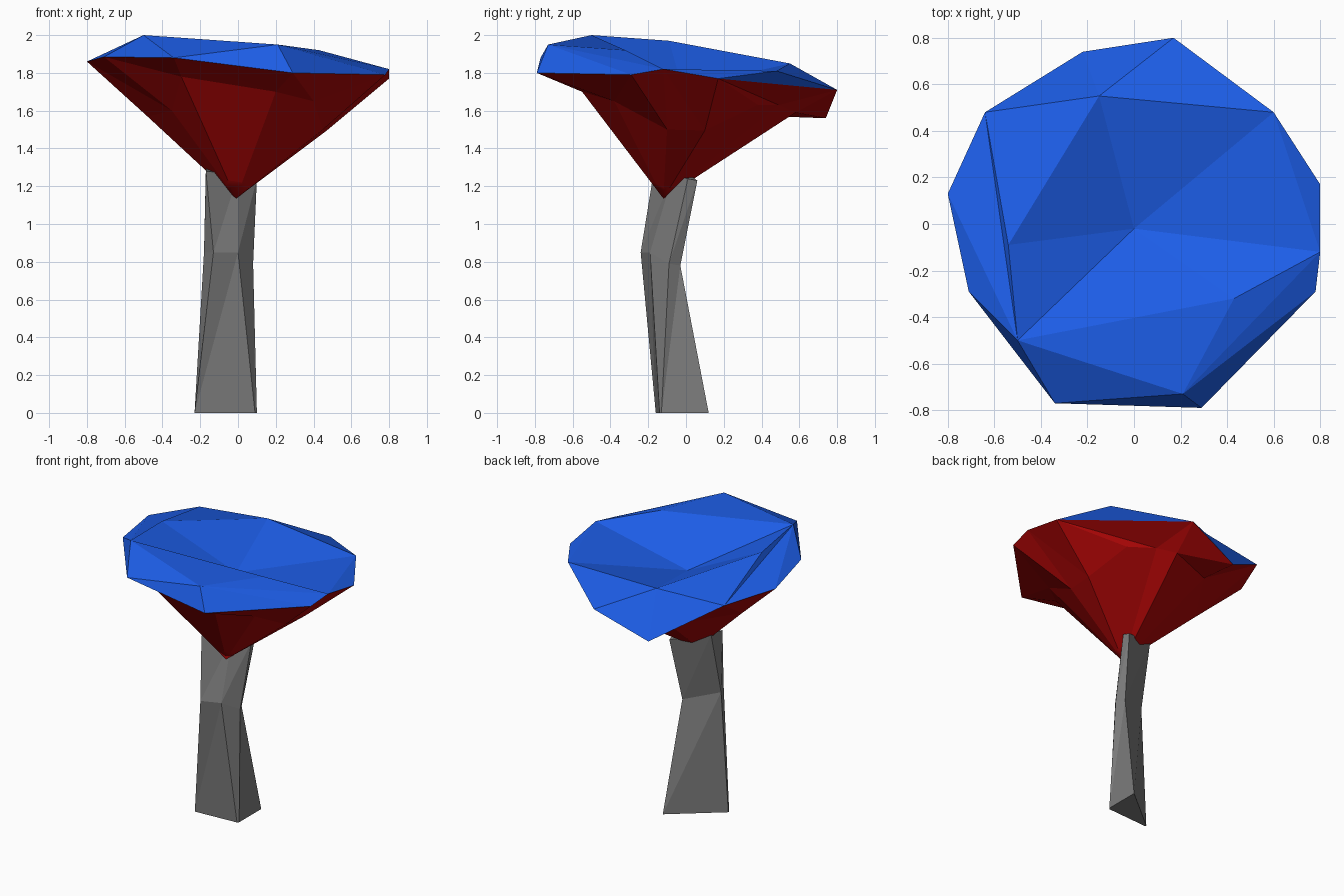
import bpy
import bmesh
from mathutils import Vector

default_cube = bpy.data.objects.get("Cube")
if default_cube:
    bpy.data.objects.remove(default_cube, do_unlink=True)


def make_material(name, colour):
    material = bpy.data.materials.new(name)
    material.use_nodes = True
    rgba = (*colour, 1)
    material.diffuse_color = rgba
    material.node_tree.nodes["Principled BSDF"].inputs["Base Color"].default_value = rgba
    return material


def finish(name, bm, materials):
    """Turn a closed bmesh into a named object with outward normals."""
    bmesh.ops.recalc_face_normals(bm, faces=bm.faces)
    mesh = bpy.data.meshes.new(name)
    bm.to_mesh(mesh)
    bm.free()
    for material in materials:
        mesh.materials.append(material)
    obj = bpy.data.objects.new(name, mesh)
    bpy.context.collection.objects.link(obj)
    return obj


def bridge(bm, lower, upper, material_index=0):
    """Join two rings with triangles; a repeated corner makes a fan."""
    count = len(lower)
    for i in range(count):
        j = (i + 1) % count
        for corners in ((lower[i], lower[j], upper[j]), (lower[i], upper[j], upper[i])):
            if len(set(corners)) == 3:
                bm.faces.new(corners).material_index = material_index


blue = make_material("cap blue", (0.012, 0.11, 0.80))
red = make_material("gill red", (0.44, 0.002, 0.002))
grey = make_material("stem grey", (0.2, 0.2, 0.2))

# Mushroom cap: corners A to K run round the rim, O to T lie on the top
bm = bmesh.new()
corners = {
    "A": (0.17, 0.80, 1.71), "B": (0.60, 0.48, 1.81), "C": (0.80, 0.17, 1.77),
    "D": (0.80, -0.12, 1.82), "E": (0.78, -0.29, 1.79), "F": (0.29, -0.79, 1.80),
    "G": (-0.34, -0.77, 1.88), "H": (-0.71, -0.29, 1.885), "I": (-0.80, 0.13, 1.86),
    "J": (-0.64, 0.48, 1.83), "K": (-0.22, 0.74, 1.56),
    "O": (0, -0.02, 1.72), "P": (-0.15, 0.55, 1.85), "Q": (-0.54, -0.09, 1.97),
    "R": (-0.50, -0.50, 2.0), "S": (0.21, -0.73, 1.95), "T": (0.43, -0.32, 1.92),
}
points = {letter: bm.verts.new(co) for letter, co in corners.items()}
top_faces = ("OPQ OQR ORT OTD ODB OBP RST TSD SED SFE DCB CAB BAP "
             "PAK PKJ PJQ QJR JIR IHR RHG RGS GFS")
for letters in top_faces.split():
    bm.faces.new([points[letter] for letter in letters])

# Underside: a faceted funnel from the rim to a rounded tip
rim = [points[letter] for letter in "ACCDEFGHIJK"]
under_points = [
    (0.22, 0.49, 1.63), (0.38, 0.38, 1.63), (0.47, 0.10, 1.495), (0.45, -0.10, 1.50),
    (0.40, -0.38, 1.65), (0.20, -0.55, 1.70), (-0.30, -0.58, 1.78), (-0.35, -0.30, 1.60),
    (-0.48, 0.05, 1.57), (-0.20, 0.47, 1.57), (0.12, 0.58, 1.59),
]
tip = Vector((-0.01, -0.12, 1.135))
under = [bm.verts.new(co) for co in under_points]
neck = [bm.verts.new(tip.lerp(Vector(co), 0.15)) for co in under_points]
tip_vert = bm.verts.new(tip)
bridge(bm, under, rim, 1)
bridge(bm, neck, under, 1)
for i, vert in enumerate(neck):
    face = bm.faces.new((vert, neck[i - 1], tip_vert))
    face.material_index = 1
    face.smooth = True
finish("mushroom_cap", bm, [blue, red])

# Stem: a bent, roughly triangular column
bm = bmesh.new()
foot = [(-0.23, -0.16, 0), (0.09, -0.14, 0), (0.10, -0.13, 0), (0.10, 0.12, 0), (-0.23, -0.15, 0)]
bend = [(-0.13, -0.24, 0.85), (0, -0.19, 0.85), (0.08, -0.09, 0.79),
        (0.05, -0.03, 0.78), (-0.18, -0.14, 0.85)]
head = [(-0.17, -0.17, 1.28), (0, -0.07, 1.26), (0.10, 0.01, 1.24),
        (0.09, 0.06, 1.23), (-0.17, -0.04, 1.30)]
rings = [[bm.verts.new(co) for co in ring] for ring in (foot, bend, head)]
bridge(bm, rings[0], rings[1])
bridge(bm, rings[1], rings[2])
bm.faces.new(rings[0])
bm.faces.new(rings[2])
finish("stem", bm, [grey])
